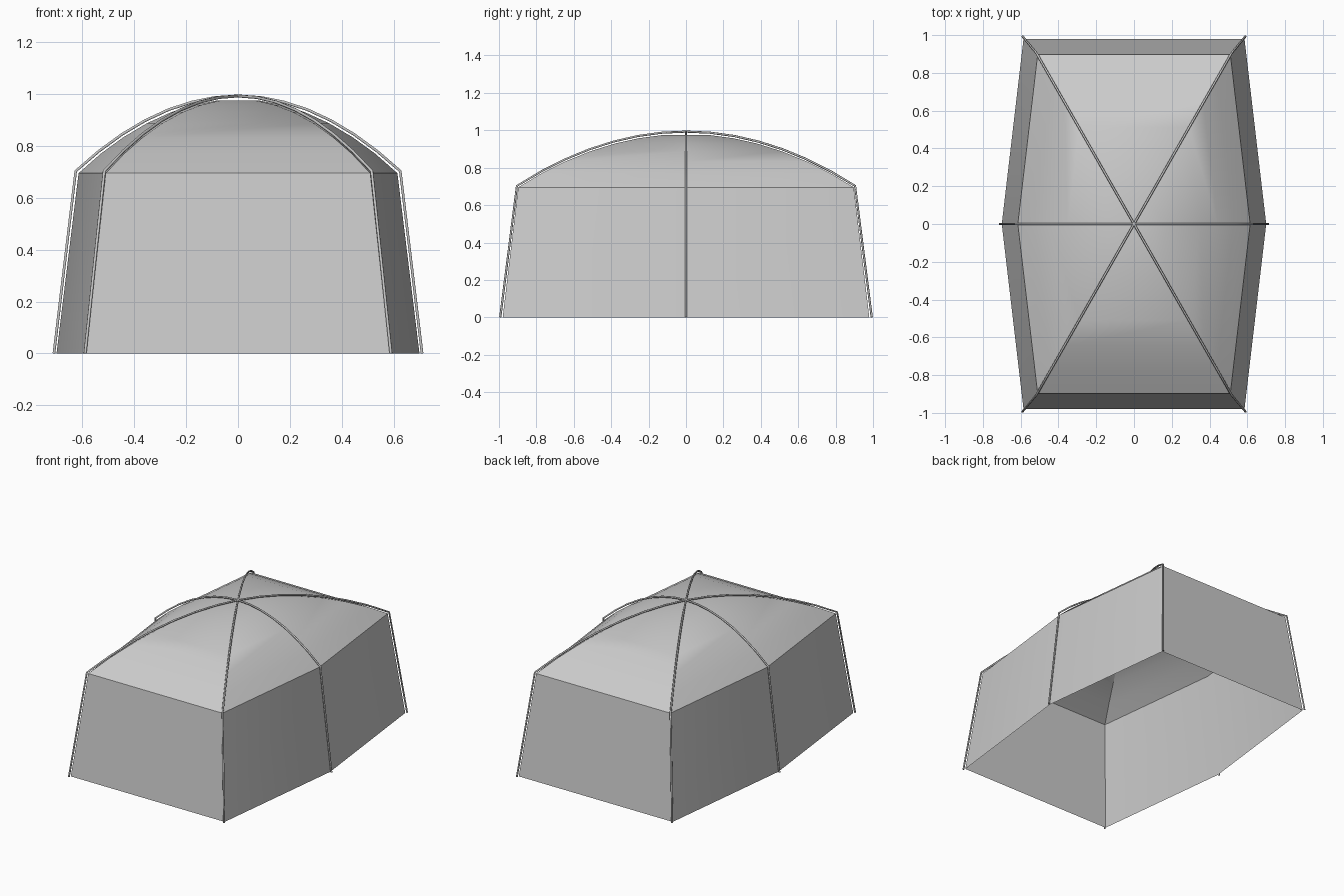
import bpy, bmesh, math
from mathutils import Vector

cube = bpy.data.objects.get("Cube")
if cube:
    bpy.data.objects.remove(cube, do_unlink=True)


def make_material(name, value):
    mat = bpy.data.materials.new(name)
    mat.use_nodes = True
    color = (value, value, value, 1)
    mat.diffuse_color = color
    mat.node_tree.nodes["Principled BSDF"].inputs["Base Color"].default_value = color
    return mat


fabric = make_material("grey fabric", 0.6)
pole_grey = make_material("pole grey", 0.55)


def hexagon(side, corner_x, corner_y):
    return [Vector(p) for p in ((side, 0), (corner_x, corner_y), (-corner_x, corner_y),
                                (-side, 0), (-corner_x, -corner_y), (corner_x, -corner_y))]


def add_object(name, data, mat):
    obj = bpy.data.objects.new(name, data)
    bpy.context.collection.objects.link(obj)
    data.materials.append(mat)
    return obj


base, eave = hexagon(0.70, 0.585, 0.98), hexagon(0.615, 0.51, 0.897)
EAVE_Z = 0.695

# Fabric shell: leaning walls and a domed roof of shrinking hexagonal rings
bm = bmesh.new()
rings = [[bm.verts.new((p.x, p.y, 0)) for p in base],
         [bm.verts.new((p.x, p.y, EAVE_Z)) for p in eave]]
for f in (0.86, 0.72, 0.57, 0.42, 0.28, 0.14):
    rings.append([bm.verts.new((p.x * f, p.y * f, 0.98 - 0.283 * f * f)) for p in eave])
for low, high in zip(rings, rings[1:]):
    for i in range(6):
        j = (i + 1) % 6
        bm.faces.new((low[i], low[j], high[j], high[i]))
bm.faces.new(rings[-1])
mesh = bpy.data.meshes.new("tent_fabric")
bm.to_mesh(mesh)
bm.free()
shell = add_object("tent_fabric", mesh, fabric)
bpy.ops.object.select_all(action='DESELECT')
shell.select_set(True)
bpy.context.view_layer.objects.active = shell
bpy.ops.object.shade_smooth_by_angle(angle=math.radians(30))

# Three bent poles, each from ground to ground over the top
pole_base, pole_eave = hexagon(0.71, 0.59, 0.993), hexagon(0.626, 0.516, 0.904)
STEPS = 7
for i, name in enumerate(("middle_pole", "diagonal_pole_a", "diagonal_pole_b")):
    b, e = pole_base[i], pole_eave[i]
    points = [(b.x, b.y, 0)]
    for k in range(-STEPS, STEPS + 1):
        f = -k / STEPS
        points.append((e.x * f, e.y * f, 0.993 - 0.29 * f * f))
    points.append((-b.x, -b.y, 0))
    curve = bpy.data.curves.new(name, 'CURVE')
    curve.dimensions = '3D'
    curve.bevel_depth = 0.006
    curve.bevel_resolution = 1
    curve.use_fill_caps = True
    spline = curve.splines.new('POLY')
    spline.points.add(len(points) - 1)
    for point, co in zip(spline.points, points):
        point.co = (*co, 1)
    add_object(name, curve, pole_grey)

# Two door flaps lying against the inside of the left wall
outline = [(0.06, 0.09), (0.26, 0.09), (0.38, 0.17), (0.45, 0.28), (0.46, 0.38),
           (0.41, 0.49), (0.30, 0.57), (0.17, 0.61), (0.06, 0.62)]
for name, side in (("door_flap_back", 1), ("door_flap_front", -1)):
    bm = bmesh.new()
    verts = []
    for y, z in outline:
        t = z / EAVE_Z
        middle, corner = base[0].lerp(eave[0], t), base[1].lerp(eave[1], t)
        x = middle.x + (corner.x - middle.x) * y / corner.y
        verts.append(bm.verts.new((x - 0.002, y * side, z)))
    bm.faces.new(verts if side > 0 else verts[::-1])
    mesh = bpy.data.meshes.new(name)
    bm.to_mesh(mesh)
    bm.free()
    add_object(name, mesh, fabric)
